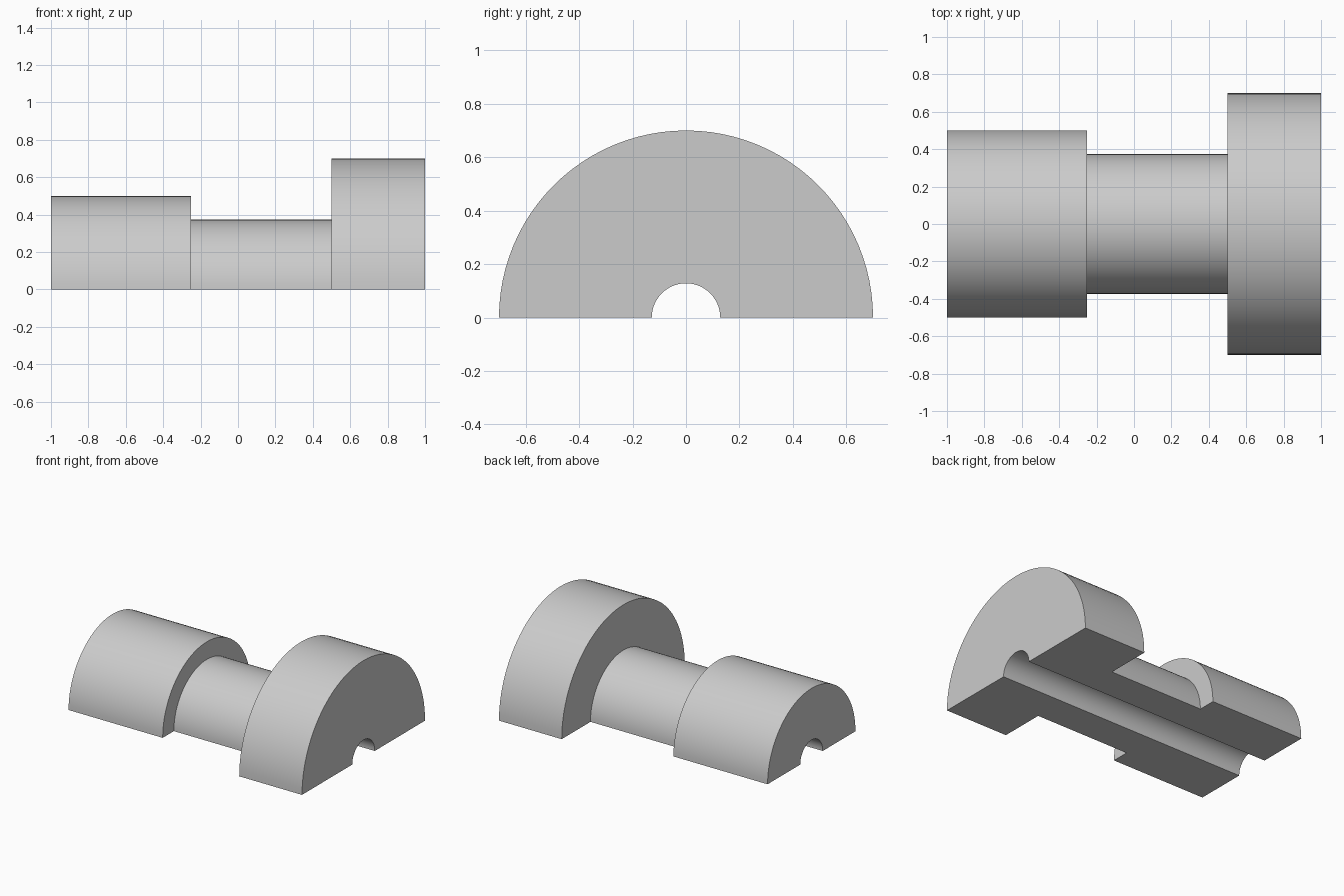
import bpy, bmesh, math

cube = bpy.data.objects.get("Cube")
if cube:
    bpy.data.objects.remove(cube, do_unlink=True)

# Single plain grey material
GREY = (0.6, 0.6, 0.6, 1)
grey = bpy.data.materials.new("plain grey")
grey.use_nodes = True
grey.diffuse_color = GREY
grey.node_tree.nodes["Principled BSDF"].inputs["Base Color"].default_value = GREY

# Section of the bushing: (position along the axis, radius)
BORE, SMALL, NECK, LARGE = 0.128, 0.5, 0.373, 0.7
SECTION = [(-1, BORE), (-1, SMALL), (-0.25, SMALL), (-0.25, NECK),
           (0.5, NECK), (0.5, LARGE), (1, LARGE), (1, BORE)]
STEPS = 48


def half_lathe(name, section, steps, material):
    """Sweep a closed section half a turn about the x axis and cap both ends."""
    bm = bmesh.new()
    rings = []
    for i in range(steps + 1):
        a = math.pi * i / steps
        rings.append([bm.verts.new((x, r * math.cos(a), r * math.sin(a)))
                      for x, r in section])
    n = len(section)
    for near, far in zip(rings, rings[1:]):
        for k in range(n):
            j = (k + 1) % n
            bm.faces.new((near[k], near[j], far[j], far[k]))
    # Flat cut faces on the ground plane
    bm.faces.new(rings[0])
    bm.faces.new(rings[-1])
    bmesh.ops.recalc_face_normals(bm, faces=bm.faces)
    mesh = bpy.data.meshes.new(name)
    bm.to_mesh(mesh)
    bm.free()
    mesh.materials.append(material)
    obj = bpy.data.objects.new(name, mesh)
    bpy.context.collection.objects.link(obj)
    return obj


# Stepped half bushing with a through bore
bushing = half_lathe("half_bushing", SECTION, STEPS, grey)
bpy.ops.object.select_all(action='DESELECT')
bushing.select_set(True)
bpy.context.view_layer.objects.active = bushing
bpy.ops.object.shade_smooth_by_angle(angle=math.radians(30))
